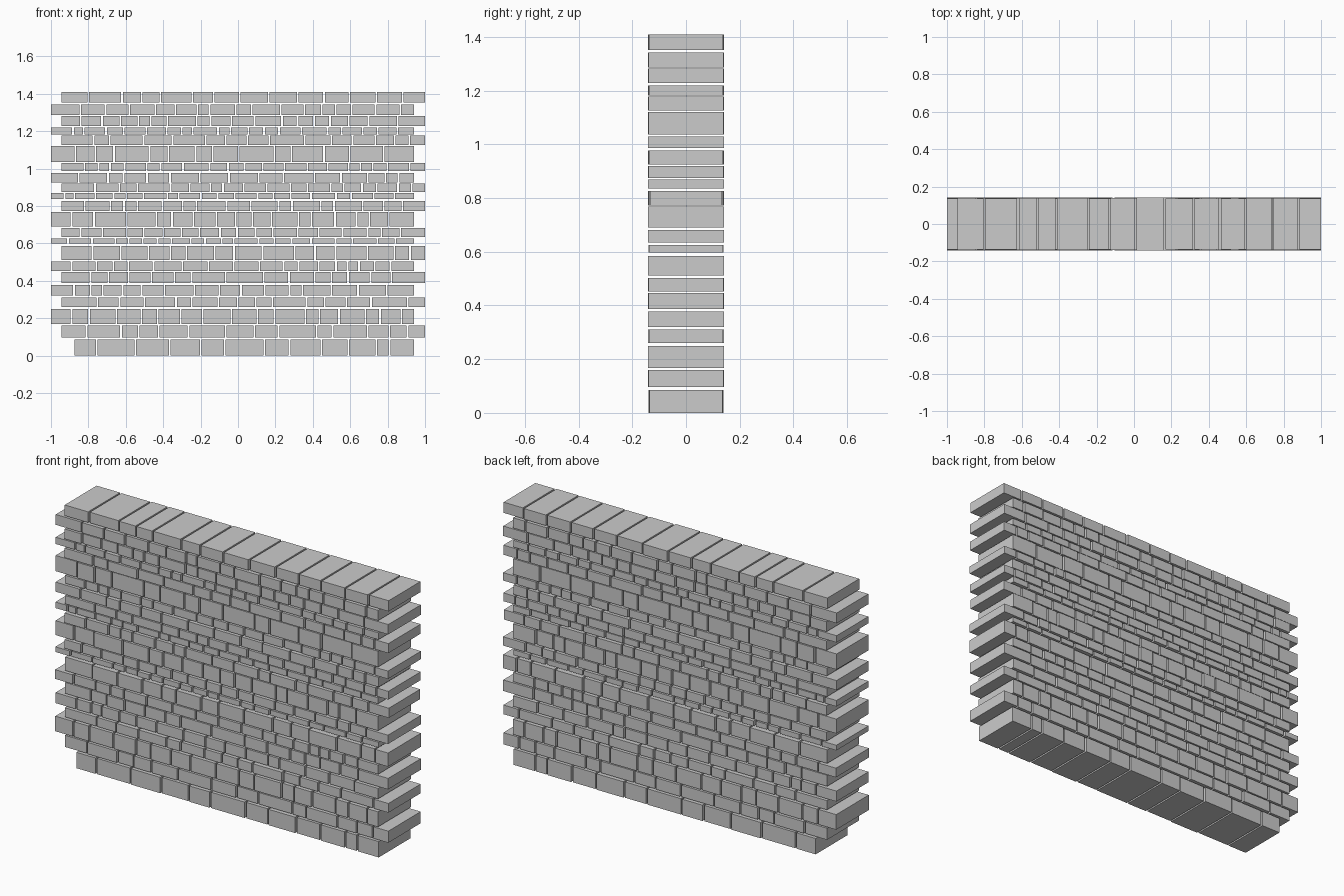
import bpy, bmesh, random
from mathutils import Matrix

if "Cube" in bpy.data.objects:
    bpy.data.objects.remove(bpy.data.objects["Cube"])

random.seed(7)
GAP = 0.009      # open joint between stones
DEPTH = 0.281    # wall thickness

# courses from the ground up: bottom z, top z, number of stones
COURSES = [
    (0.0, 0.086, 12), (0.097, 0.16, 14), (0.168, 0.25, 17), (0.26, 0.31, 15),
    (0.32, 0.377, 16), (0.387, 0.447, 15), (0.453, 0.503, 18), (0.511, 0.585, 15),
    (0.598, 0.626, 20), (0.634, 0.682, 18), (0.69, 0.768, 17), (0.773, 0.826, 17),
    (0.836, 0.869, 20), (0.874, 0.919, 18), (0.925, 0.977, 15), (0.987, 1.03, 20),
    (1.036, 1.121, 14), (1.126, 1.178, 15), (1.183, 1.22, 20), (1.228, 1.282, 18),
    (1.287, 1.343, 17), (1.352, 1.41, 14)]

# the two exposed courses have measured joints
BASE = [-0.875, -0.755, -0.55, -0.365, -0.2, -0.07, 0.14, 0.275, 0.445, 0.59, 0.74, 0.81, 0.94]
CAP = [-0.945, -0.8, -0.62, -0.515, -0.415, -0.245, -0.13, 0.01, 0.165, 0.32, 0.46, 0.595, 0.74, 0.88, 1.0]


def random_joints(x0, x1, count):
    widths = [random.uniform(0.55, 1.45) for _ in range(count)]
    joints = [x0]
    for w in widths:
        joints.append(joints[-1] + w * (x1 - x0) / sum(widths))
    return joints


def build_course(name, z0, z1, joints):
    bm = bmesh.new()
    last = len(joints) - 2
    for i, (a, b) in enumerate(zip(joints, joints[1:])):
        # keep the wall ends flush, leave half a joint elsewhere
        a += GAP / 2 if i > 0 else 0
        b -= GAP / 2 if i < last else 0
        depth = DEPTH * random.uniform(0.96, 1.01)
        m = (Matrix.Translation(((a + b) / 2, 0, (z0 + z1) / 2))
             @ Matrix.Diagonal((b - a, depth, z1 - z0, 1)))
        bmesh.ops.create_cube(bm, size=1, matrix=m)
    mesh = bpy.data.meshes.new(name)
    bm.to_mesh(mesh)
    bm.free()
    bpy.context.collection.objects.link(bpy.data.objects.new(name, mesh))


# stagger courses alternately left and right so the ends are toothed
for n, (z0, z1, count) in enumerate(COURSES):
    if n == 0:
        build_course("base_course", z0, z1, BASE)
    elif n == len(COURSES) - 1:
        build_course("cap_course", z0, z1, CAP)
    else:
        x0, x1 = (-0.943, 1.0) if n % 2 else (-1.0, 0.94)
        build_course(f"stone_course_{n:02d}", z0, z1, random_joints(x0, x1, count))
